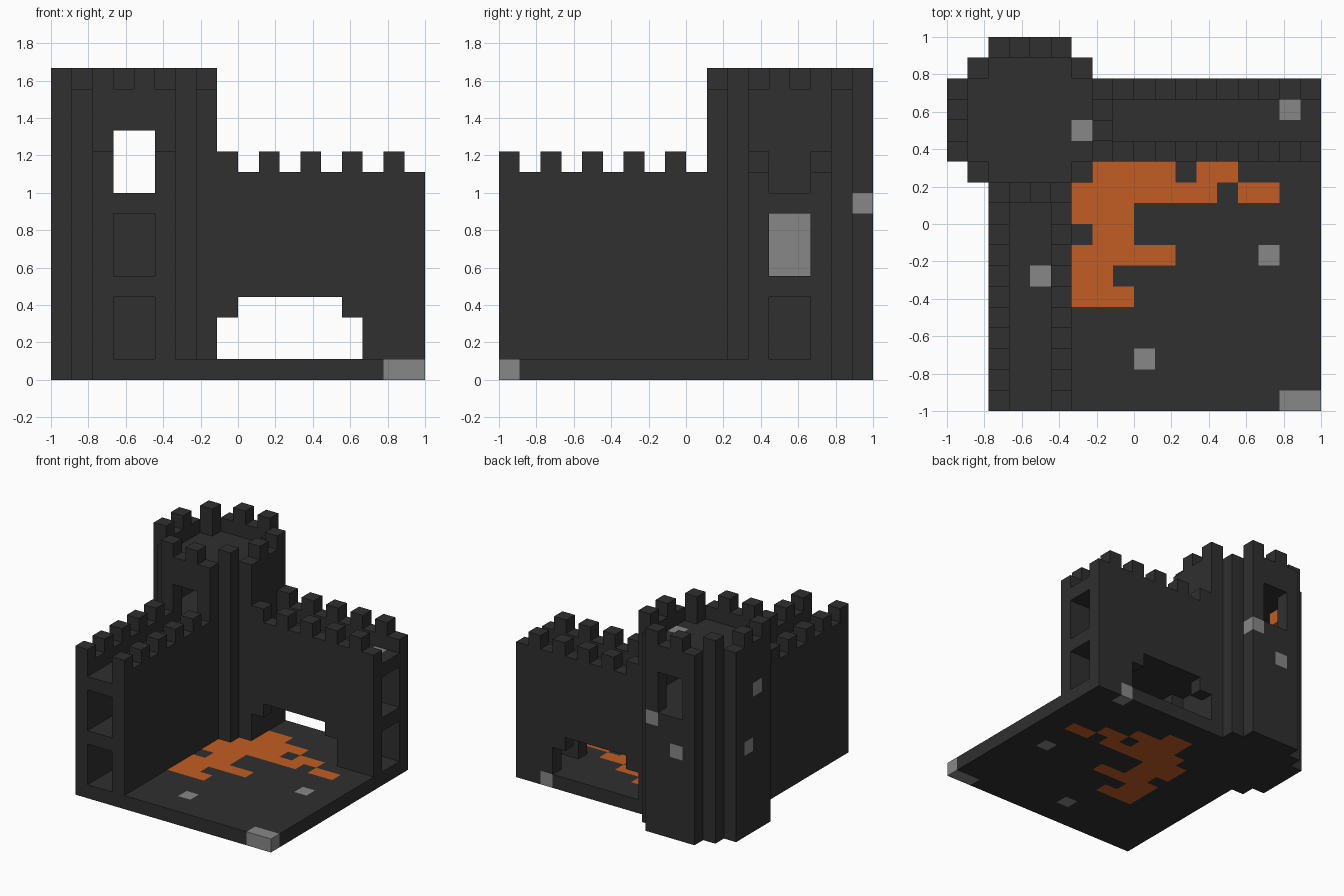
import bpy, bmesh
from mathutils import Vector

cube = bpy.data.objects.get("Cube")
if cube:
    bpy.data.objects.remove(cube, do_unlink=True)

U = 1 / 9  # size of one block


def material(name, rgb):
    m = bpy.data.materials.new(name)
    m.use_nodes = True
    m.diffuse_color = (*rgb, 1)
    bsdf = m.node_tree.nodes["Principled BSDF"]
    bsdf.inputs["Base Color"].default_value = (*rgb, 1)
    bsdf.inputs["Roughness"].default_value = 0.9
    return m


MATS = [material("dark_stone", (0.029, 0.029, 0.029)),
        material("light_stone", (0.245, 0.245, 0.245)),
        material("orange_ground", (0.54, 0.11, 0.017))]
STONE, LIGHT, ORANGE = range(3)
parts, colour, owner = {}, {}, {}


def put(part, xs, ys, zs):
    """Fill a range of blocks for one part."""
    for x in range(*xs):
        for y in range(*ys):
            for z in range(*zs):
                owner.setdefault((x, y, z), part)


def carve(xs, ys, zs):
    for x in range(*xs):
        for y in range(*ys):
            for z in range(*zs):
                owner.pop((x, y, z), None)


def paint(col, *cells):
    for c in cells:
        colour[c] = col


# Tower plan: stepped octagon, and its one-block rim in walking order
plan = {(x, y) for x in range(8) for y in range(10, 18)
        if min(x, 7 - x) + min(y - 10, 17 - y) >= 2}
edge = [(2, 0), (3, 0), (4, 0), (5, 0), (6, 1)]
rim = []
for turn in range(4):
    rim += [(x, y + 10) for x, y in edge]
    edge = [(7 - y, x) for x, y in edge]

# Tower walls, with merlons on every other rim block
for n, (x, y) in enumerate(rim):
    put("tower_wall", (x, x + 1), (y, y + 1), (0, 14))
    if n % 2 == 0:
        put("tower_merlons", (x, x + 1), (y, y + 1), (14, 15))
# Tower floors
for x, y in plan - set(rim):
    for z in (0, 4, 8, 12):
        put("tower_floors", (x, x + 1), (y, y + 1), (z, z + 1))
# Window openings through front and back of the tower
carve((3, 5), (10, 18), (9, 12))

# Ground slab, running beneath both walls
put("ground", (2, 18), (0, 16), (0, 1))

# Side wall: two skins, two inner floors, merlons
for x in (2, 5):
    put("side_wall", (x, x + 1), (0, 10), (1, 10))
    for y in range(0, 10, 2):
        put("side_merlons", (x, x + 1), (y, y + 1), (10, 11))
# Back wall: the same section turned
for y in (12, 15):
    put("back_wall", (8, 18), (y, y + 1), (1, 10))
    for x in range(8, 18, 2):
        put("back_merlons", (x, x + 1), (y, y + 1), (10, 11))
for z in (4, 8):
    put("side_walkways", (3, 5), (0, 10), (z, z + 1))
    put("back_walkways", (8, 18), (13, 15), (z, z + 1))
# Stepped arch through the back wall
carve((8, 15), (12, 16), (1, 3))
carve((9, 14), (12, 16), (3, 4))

# Hanging lamp inside the tower
put("tower_lamp", (1, 2), (15, 16), (11, 12))
paint(ORANGE, (1, 15, 11))

# Orange ground patch, as runs of blocks per row
runs = {5: [(6, 9)], 6: [(6, 8)], 7: [(6, 11)], 8: [(7, 9)], 9: [(6, 9)],
        10: [(6, 13), (14, 16)], 11: [(7, 11), (12, 14)],
        12: [(8, 12)], 13: [(8, 10)]}
for y, spans in runs.items():
    for a, b in spans:
        paint(ORANGE, *[(x, y, 0) for x in range(a, b)])

# Light stones scattered on ground, walkways and tower
paint(LIGHT, (16, 0, 0), (17, 0, 0), (9, 2, 0), (15, 7, 0), (15, 15, 0),
      (4, 6, 8), (16, 14, 8), (6, 13, 12), (5, 17, 8), (3, 17, 6),
      (0, 13, 10), (0, 14, 6))
# Light panel closing the middle passage of the back wall
paint(LIGHT, *[(7, y, z) for y in (13, 14) for z in (5, 6, 7)])

# Turn each part into a mesh of its exposed block faces
for cell, part in owner.items():
    parts.setdefault(part, []).append(cell)

for part, cells in parts.items():
    bm = bmesh.new()
    for cell in cells:
        for axis in range(3):
            for side in (0, 1):
                near = list(cell)
                near[axis] += 2 * side - 1
                if tuple(near) in owner:
                    continue
                base = Vector(cell)
                base[axis] += side
                a, b = Vector((0, 0, 0)), Vector((0, 0, 0))
                a[(axis + 1) % 3] = 1
                b[(axis + 2) % 3] = 1
                loop = [base, base + a, base + a + b, base + b]
                if side == 0:
                    loop.reverse()
                f = bm.faces.new([bm.verts.new(p * U - Vector((1, 1, 0)))
                                  for p in loop])
                f.material_index = colour.get(cell, STONE)
    bmesh.ops.remove_doubles(bm, verts=bm.verts[:], dist=0.001)
    mesh = bpy.data.meshes.new(part)
    bm.to_mesh(mesh)
    bm.free()
    for m in MATS:
        mesh.materials.append(m)
    bpy.context.scene.collection.objects.link(bpy.data.objects.new(part, mesh))
